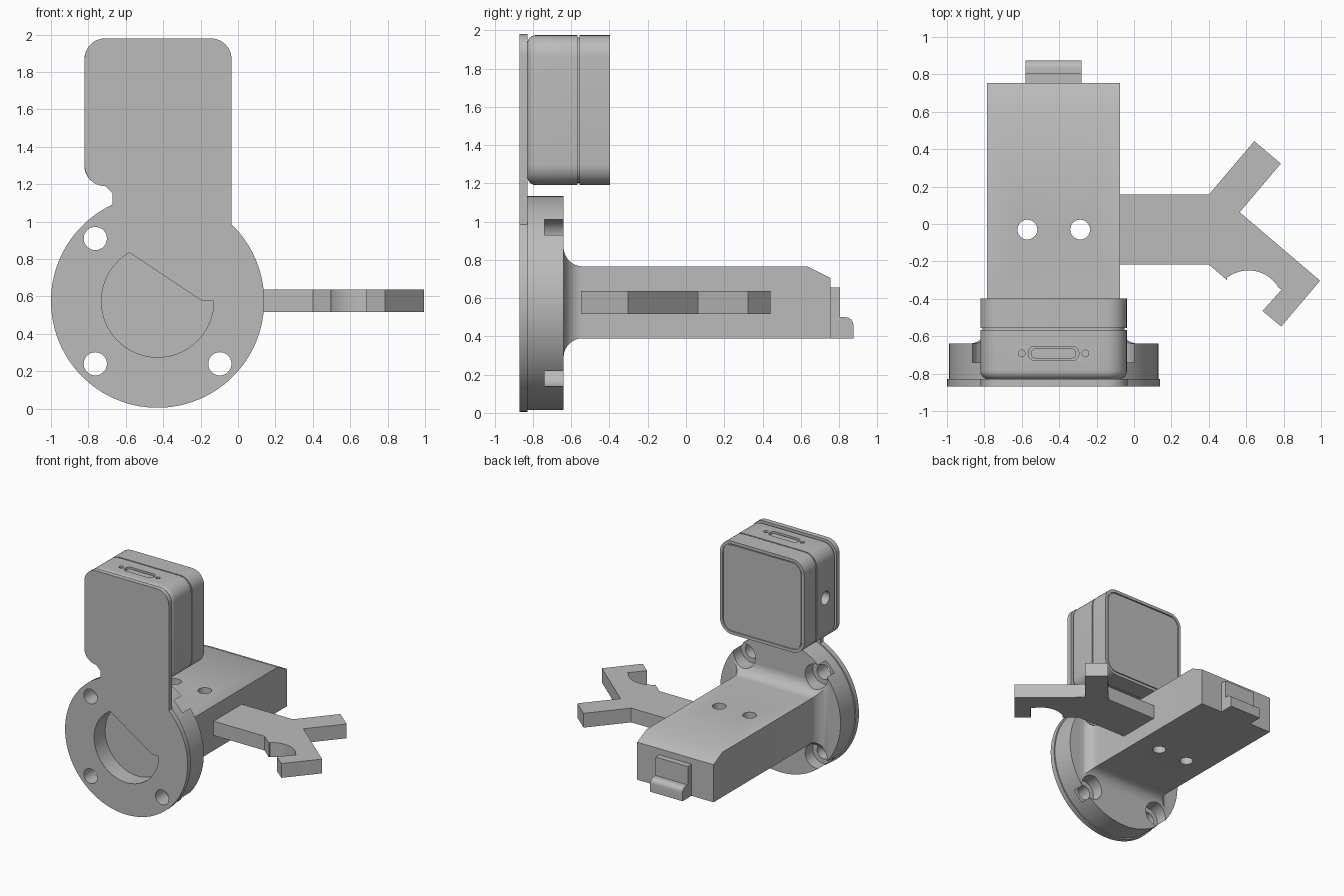
import bpy, bmesh, math
from mathutils import Vector

if "Cube" in bpy.data.objects:
    bpy.data.objects.remove(bpy.data.objects["Cube"])

grey = bpy.data.materials.new("plain grey")
grey.use_nodes = True
COLOUR = (0.5, 0.5, 0.5, 1)
grey.diffuse_color = COLOUR
grey.node_tree.nodes["Principled BSDF"].inputs["Base Color"].default_value = COLOUR

CX, CZ = -0.43, 0.575          # axis of the round flange
MX, MZ = -0.43, 1.583          # centre of the camera body
HALF = 0.392                   # half width of the camera body


def arc(cx, cy, r, a0, a1, n=12):
    """Points on an arc, angles in degrees."""
    angles = [math.radians(a0 + (a1 - a0) * i / n) for i in range(n + 1)]
    return [(cx + r * math.cos(a), cy + r * math.sin(a)) for a in angles]


def rounded(cx, cy, hx, hy, r, n=8):
    """Rounded rectangle outline."""
    pts = []
    for k, (sx, sy) in enumerate([(1, 1), (-1, 1), (-1, -1), (1, -1)]):
        pts += arc(cx + sx * (hx - r), cy + sy * (hy - r), r, 90 * k, 90 * k + 90, n)
    return pts


def loft(name, rings):
    """Skin a stack of equal-length rings and cap both ends."""
    bm = bmesh.new()
    loops = [[bm.verts.new(p) for p in ring] for ring in rings]
    n = len(loops[0])
    for a, b in zip(loops, loops[1:]):
        for i in range(n):
            j = (i + 1) % n
            bm.faces.new((a[i], a[j], b[j], b[i]))
    bm.faces.new(loops[0])
    bm.faces.new(loops[-1])
    bmesh.ops.recalc_face_normals(bm, faces=bm.faces)
    mesh = bpy.data.meshes.new(name)
    bm.to_mesh(mesh)
    bm.free()
    mesh.materials.append(grey)
    obj = bpy.data.objects.new(name, mesh)
    bpy.context.collection.objects.link(obj)
    return obj


def place(axis, pts, t):
    """Put a flat outline at height t along the axis."""
    order = {"x": lambda u, v: (t, u, v),
             "y": lambda u, v: (u, t, v),
             "z": lambda u, v: (u, v, t)}[axis]
    return [Vector(order(u, v)) for u, v in pts]


def prism(name, axis, pts, lo, hi):
    return loft(name, [place(axis, pts, lo), place(axis, pts, hi)])


def circle(cx, cy, r, n=40):
    return arc(cx, cy, r, 0, 360, n)[:-1]


def activate(obj):
    bpy.ops.object.select_all(action="DESELECT")
    obj.select_set(True)
    bpy.context.view_layer.objects.active = obj


def cut(obj, axis, pts, lo, hi):
    """Subtract a prism from the object."""
    tool = prism("cutter", axis, pts, lo, hi)
    tool.hide_render = True
    mod = obj.modifiers.new("cut", "BOOLEAN")
    mod.operation, mod.solver, mod.object = "DIFFERENCE", "EXACT", tool
    activate(obj)
    bpy.ops.object.modifier_apply(modifier=mod.name)
    bpy.data.objects.remove(tool)


# Front plate: disc with a neck rising to a rounded backing panel
outline = arc(CX, CZ, 0.57, 115, 406, 80)
outline += arc(-0.145, 1.87, 0.11, 0, 90) + arc(-0.71, 1.87, 0.11, 90, 180)
outline += arc(-0.71, 1.3, 0.11, 180, 270) + [(-0.67, 1.15)]
front_plate = prism("front_plate", "y", outline, -0.87, -0.828)
cut(front_plate, "y", arc(CX, CZ, 0.3, 120, 360, 48) + [(-0.19, CZ)], -1, -0.7)

# Round flange with a shallow pocket behind the plate opening
flange = prism("flange", "y", circle(CX, CZ, 0.56, 96), -0.83, -0.64)
cut(flange, "y", circle(CX, CZ, 0.302, 64), -0.9, -0.72)

# Arm: flared root, straight beam, sloped top at the tip
AX, AZ, HX, HZ = -0.43, 0.578, 0.355, 0.188


def arm_ring(y, grow=0, drop=0):
    x0, x1 = AX - HX - grow, AX + HX + grow
    z0, z1 = AZ - HZ - grow, AZ + HZ + grow - drop
    return place("y", [(x0, z0), (x1, z0), (x1, z1), (x0, z1)], y)


rings = [arm_ring(-0.66, 0.1)]
rings += [arm_ring(-0.54 - v, 0.1 - u) for u, v in arc(0, 0, 0.1, 90, 0, 10)[::-1]][::-1]
rings += [arm_ring(0.635), arm_ring(0.755, 0, 0.06)]
arm = loft("arm", rings)
for x in (-0.57, -0.288):
    cut(arm, "z", circle(x, -0.03, 0.053), 0, 1)

# Screw holes with counterbores; the fourth is hidden by the plate neck
for sx in (-1, 1):
    for sz in (-1, 1):
        hole = circle(CX + sx * 0.333, CZ + sz * 0.335, 0.062)
        bore = circle(CX + sx * 0.333, CZ + sz * 0.335, 0.102)
        cut(flange, "y", hole, -0.95, -0.5)
        cut(flange, "y", bore, -0.74, -0.5)
        cut(arm, "y", bore, -0.74, -0.5)
        if (sx, sz) != (1, 1):
            cut(front_plate, "y", hole, -0.95, -0.5)

# Latch on the arm tip
latch_profile = [(0.74, 0.39), (0.875, 0.39)] + arc(0.835, 0.46, 0.04, 0, 90, 6)
latch_profile += [(0.805, 0.5), (0.805, 0.655), (0.74, 0.655)]
latch = prism("tip_latch", "x", latch_profile, -0.58, -0.28)

# Forked side bracket with a scooped lower prong
fork = [(-0.1, 0.157), (0.4, 0.157), (0.643, 0.443), (0.785, 0.323), (0.565, 0.063),
        (0.995, -0.303), (0.787, -0.548), (0.687, -0.465), (0.79, -0.35)]
fork += arc(0.612, -0.435, 0.187, 30, 128, 14)
fork += [(0.497, -0.3), (0.4, -0.217), (-0.1, -0.217)]
side_fork = prism("side_fork", "z", fork, 0.517, 0.637)

# Camera body: rounded front rim, seam groove, back panel line
F = 0.045
steps = [(-0.83 + F - v, F - u) for u, v in arc(0, 0, F, 90, 0, 6)]
steps += [(-0.566, 0), (-0.566, 0.012), (-0.556, 0.012), (-0.556, 0), (-0.398, 0),
          (-0.398, 0.025), (-0.408, 0.025), (-0.408, 0.033), (-0.4, 0.033)]
camera = loft("camera_body", [
    place("y", rounded(MX, MZ, HALF - i, HALF - i, 0.11 - i), y) for y, i in steps])

# Ports: top socket with two dots, round socket on the right side
cut(camera, "z", rounded(MX, -0.692, 0.135, 0.038, 0.035), 1.94, 2.1)
for s in (-1, 1):
    cut(camera, "z", circle(MX + s * 0.17, -0.692, 0.018, 20), 1.95, 2.1)
cut(camera, "x", circle(-0.68, 1.57, 0.055), -1, -0.72)
socket = prism("socket_insert", "z", rounded(MX, -0.692, 0.121, 0.026, 0.024), 1.93, 1.965)

# Smooth curved walls, keep edges sharp
for obj in (front_plate, flange, arm, latch, side_fork, camera, socket):
    activate(obj)
    bpy.ops.object.shade_smooth_by_angle(angle=math.radians(30))
